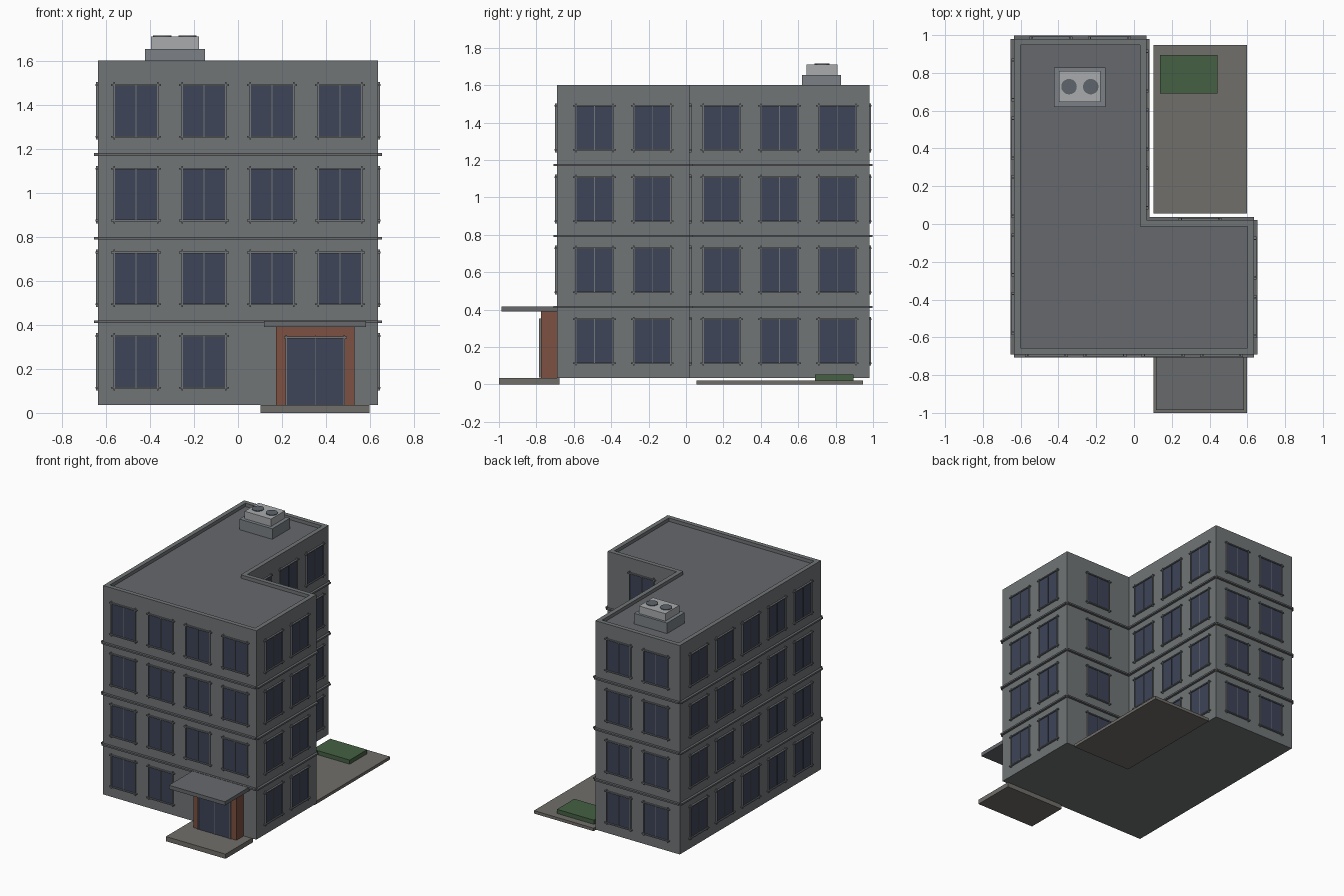
import bpy, bmesh
from mathutils import Matrix, Vector

if "Cube" in bpy.data.objects:
    bpy.data.objects.remove(bpy.data.objects["Cube"])

MATS = {}
COLORS = {
    "wall": (0.165, 0.178, 0.182), "roof": (0.135, 0.138, 0.15), "trim": (0.135, 0.142, 0.152),
    "frame": (0.17, 0.18, 0.19), "glass": (0.048, 0.058, 0.098), "brick": (0.205, 0.08, 0.052),
    "paving": (0.165, 0.158, 0.142), "grass": (0.06, 0.117, 0.056),
    "plinth": (0.20, 0.22, 0.24), "metal": (0.40, 0.41, 0.42), "fan": (0.11, 0.13, 0.15),
}


def mat(name):
    if name not in MATS:
        MATS[name] = bpy.data.materials.new(name)
        MATS[name].diffuse_color = (*COLORS[name], 1)
    return MATS[name]


def finish(bm, name, *mats):
    bmesh.ops.recalc_face_normals(bm, faces=bm.faces)
    me = bpy.data.meshes.new(name)
    bm.to_mesh(me)
    bm.free()
    for m in mats:
        me.materials.append(mat(m))
    ob = bpy.data.objects.new(name, me)
    bpy.context.collection.objects.link(ob)
    return ob


def add_box(bm, x, y, z, frame=Matrix()):
    """Box from three (low, high) ranges, placed in a local frame."""
    size = Matrix.Diagonal((x[1] - x[0], y[1] - y[0], z[1] - z[0], 1))
    mid = Matrix.Translation((sum(x) / 2, sum(y) / 2, sum(z) / 2))
    bmesh.ops.create_cube(bm, size=1, matrix=frame @ mid @ size)


def box(name, m, x, y, z):
    bm = bmesh.new()
    add_box(bm, x, y, z)
    return finish(bm, name, m)


# L-shaped plan, counter-clockwise, with the window count of each wall
PLAN = [(-.635, -.69), (.635, -.69), (.635, .02), (.065, .02), (.065, .98), (-.635, .98)]
COUNTS = [4, 2, 1, 3, 2, 5]
BASE, TOP, FLOOR, PITCH = .035, 1.60, .38, .309

# building body with parapet and sunken roof
bm = bmesh.new()
bottom = bm.faces.new([bm.verts.new((x, y, BASE)) for x, y in PLAN])
ext = bmesh.ops.extrude_face_region(bm, geom=[bottom], use_keep_orig=True)["geom"]
bmesh.ops.translate(bm, vec=(0, 0, TOP - BASE),
                    verts=[g for g in ext if isinstance(g, bmesh.types.BMVert)])
bmesh.ops.recalc_face_normals(bm, faces=bm.faces)
roof = max(bm.faces, key=lambda f: f.calc_center_median().z)
bmesh.ops.inset_region(bm, faces=[roof], thickness=.033, use_even_offset=True)
deck = bmesh.ops.extrude_discrete_faces(bm, faces=[roof])["faces"][0]
bmesh.ops.translate(bm, vec=(0, 0, -.025), verts=deck.verts)
deck.material_index = 1
finish(bm, "building_body", "wall", "roof")


def wall_frame(p, q):
    """Local axes: x along the wall, -y outwards, z up; origin at mid wall."""
    u = (q - p).normalized()
    m = Matrix(((u.x, -u.y, 0), (u.y, u.x, 0), (0, 0, 1))).to_4x4()
    return Matrix.Translation((p + q) / 2) @ m


def add_window(glass, bars, frame, u, z0, z1, half, over=.013):
    add_box(glass, (u - half, u + half), (-.004, .01), (z0, z1), frame)
    for s in (-half, half):                                   # jambs
        add_box(bars, (u + s - .003, u + s + .003), (-.010, .005),
                (z0 - over, z1 + over), frame)
    add_box(bars, (u - .002, u + .002), (-.008, .005), (z0, z1), frame)  # mullion
    for z in (z0, z1):                                        # sill and lintel
        add_box(bars, (u - half - .015, u + half + .015), (-.013, .005),
                (z - .004, z + .004), frame)


# windows and floor bands on every wall
glass, bars, bands = bmesh.new(), bmesh.new(), bmesh.new()
for i, count in enumerate(COUNTS):
    p, q = (Vector((*PLAN[k % 6], 0)) for k in (i, i + 1))
    frame, half_len = wall_frame(p, q), (q - p).length / 2
    for level in range(4):
        z = BASE + FLOOR * level
        if level:
            add_box(bands, (-half_len, half_len), (-.018, .01), (z - .007, z + .005), frame)
        for k in range(count):
            if i == 0 and level == 0 and k > 1:
                continue                                      # entrance takes this place
            add_window(glass, bars, frame, (k - (count - 1) / 2) * PITCH,
                       z + .079, z + .314, .099)
finish(glass, "window_glass", "glass")
finish(bars, "window_frames", "frame")
finish(bands, "floor_bands", "trim")

# entrance: step, brick portal, glazed door, canopy
box("entrance_step", "paving", (.103, .597), (-1, -.677), (0, .035))
box("entrance_portal", "brick", (.172, .53), (-.775, -.68), (.035, .39))
box("entrance_canopy", "trim", (.117, .582), (-.986, -.68), (.39, .418))
door, door_bars = bmesh.new(), bmesh.new()
door_frame = Matrix.Translation((.351, -.775, 0))
add_box(door, (-.132, .132), (-.005, .01), (.036, .343), door_frame)
for u, w in ((-.132, .003), (0, .002), (.132, .003)):
    add_box(door_bars, (u - w, u + w), (-.01, .005), (.036, .353), door_frame)
add_box(door_bars, (-.143, .143), (-.012, .005), (.339, .347), door_frame)
finish(door, "door_glass", "glass")
finish(door_bars, "door_frame", "frame")

# courtyard with planting bed
box("courtyard_paving", "paving", (.102, .597), (.055, .947), (0, .022))
box("planting_bed", "grass", (.137, .443), (.69, .895), (.02, .053))

# rooftop air unit with two fans
box("roof_unit_plinth", "plinth", (-.423, -.15), (.62, .828), (1.57, 1.654))
box("roof_unit", "metal", (-.396, -.178), (.645, .81), (1.65, 1.71))
for side, x in (("left", -.344), ("right", -.229)):
    bm = bmesh.new()
    bmesh.ops.create_cone(bm, cap_ends=True, segments=20, radius1=.041, radius2=.041,
                          depth=.012, matrix=Matrix.Translation((x, .727, 1.709)))
    finish(bm, "roof_fan_" + side, "fan")

for m in bpy.data.materials:
    if m.users and not m.is_grease_pencil:
        m.use_nodes = True
        m.node_tree.nodes["Principled BSDF"].inputs["Base Color"].default_value = m.diffuse_color
